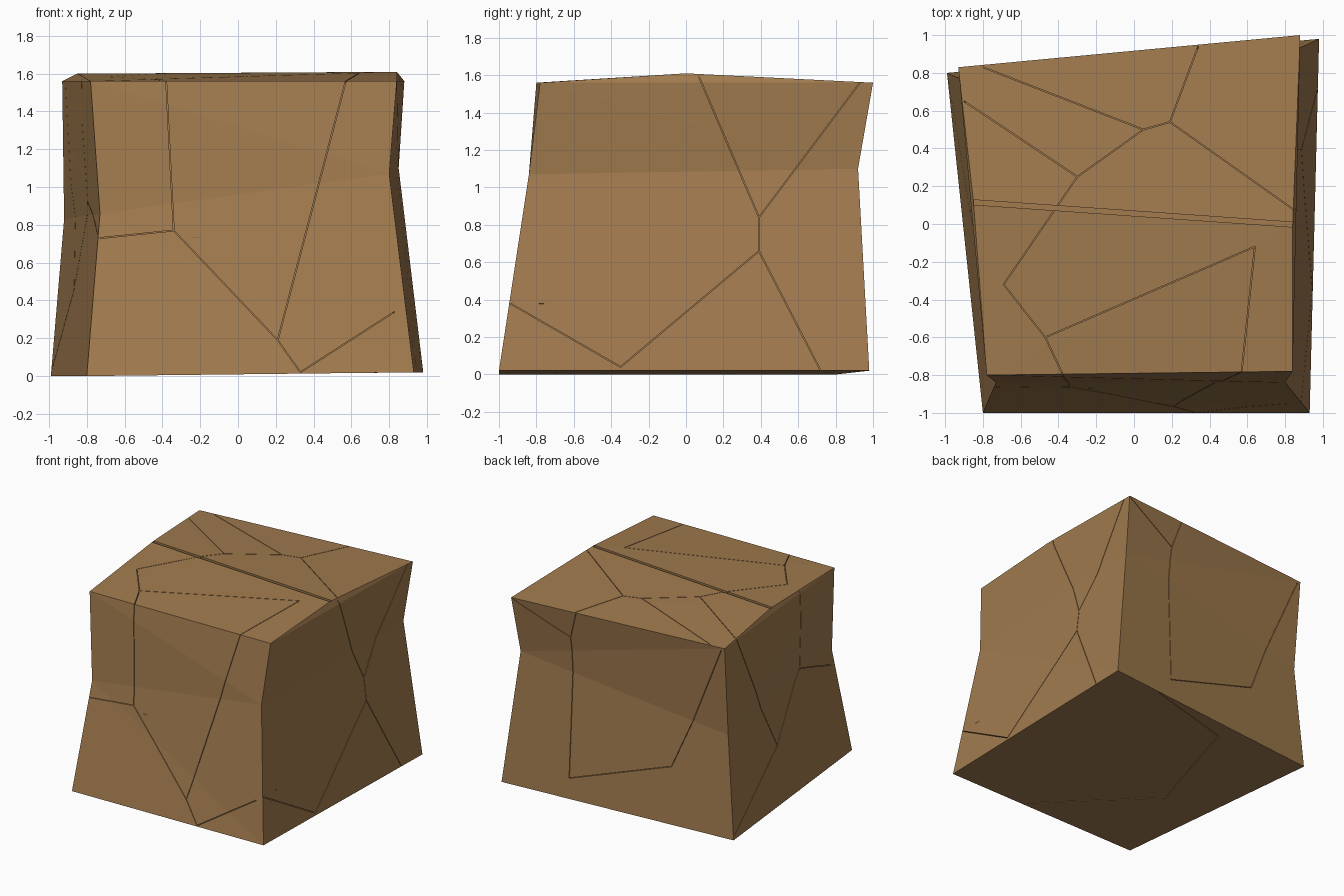
import bpy, bmesh
from mathutils import Vector
from mathutils.bvhtree import BVHTree

cube = bpy.data.objects.get("Cube")
if cube:
    bpy.data.objects.remove(cube)

wood = bpy.data.materials.new("warm_brown")
wood.use_nodes = True
BROWN = (0.36, 0.2, 0.078, 1)
wood.diffuse_color = BROWN
wood.node_tree.nodes["Principled BSDF"].inputs["Base Color"].default_value = BROWN


def make_object(name, bm):
    bmesh.ops.triangulate(bm, faces=bm.faces[:])
    bmesh.ops.recalc_face_normals(bm, faces=bm.faces[:])
    mesh = bpy.data.meshes.new(name)
    bm.to_mesh(mesh)
    obj = bpy.data.objects.new(name, mesh)
    bpy.context.collection.objects.link(obj)
    mesh.materials.append(wood)
    return obj


def bridge(bm, lower, upper):
    for i in range(4):
        j = (i + 1) % 4
        bm.faces.new((lower[i], lower[j], upper[j], upper[i]))


# Warped block: three rings of corners and a low ridged top
block_bm = bmesh.new()


def corners(*points):
    return [block_bm.verts.new(p) for p in points]


low = corners((-.8, -1, 0), (.93, -1, .02), (.98, .98, .02), (-.99, .8, 0))
waist = corners((-.73, -.84, .86), (.8, -.84, 1.07), (.85, .92, 1.1), (-.92, .77, .83))
top = corners((-.78, -.8, 1.56), (.84, -.78, 1.56), (.88, 1, 1.56), (-.93, .83, 1.56))
west, east = corners((-.85, .12, 1.6), (.84, 0, 1.61))
block_bm.faces.new(low[::-1])
bridge(block_bm, low, waist)
bridge(block_bm, waist, top)
for outline in ((top[0], top[1], east, west), (top[2], top[3], west, east),
                (top[1], top[2], east), (top[3], top[0], west)):
    block_bm.faces.new(outline)
block = make_object("cracked_block", block_bm)
surface = BVHTree.FromBMesh(block_bm)
block_bm.free()

# Cutter for every crack
blades = bmesh.new()


def add_groove(out, a, b, half_width, depth):
    """A thin blade that follows the surface between two points."""
    across = (b - a).cross(out).normalized() * half_width
    steps = 8
    previous = None
    for k in range(steps + 1):
        ray = a.lerp(b, k / steps)
        hit = surface.ray_cast(ray, -out)[0] or surface.find_nearest(ray)[0]
        floor, roof = hit - out * depth, hit + out * depth
        ring = [blades.verts.new(p) for p in
                (roof - across, roof + across, floor + across, floor - across)]
        if previous:
            bridge(blades, previous, ring)
        else:
            blades.faces.new(ring[::-1])
        previous = ring
    blades.faces.new(previous)


def crack(axis, sign, *path, half_width=.0022, depth=.02):
    """Cut along a path drawn flat on the side facing the signed axis."""
    out = Vector()
    out[axis] = sign
    points = []
    for flat in path:
        spot = list(flat)
        spot.insert(axis, sign * 3)
        points.append(Vector(spot))
    for a, b in zip(points, points[1:]):
        add_groove(out, a, b, half_width, depth)


X, Y, Z = range(3)

# Front cracks
fork, foot = (-.34, .77), (.21, .19)
crack(Y, -1, (-.38, 1.56), fork, foot, (.57, 1.56))
crack(Y, -1, fork, (-.73, .73))
crack(Y, -1, foot, (.33, .02), (.89, .38))

# Cracks on the +x side
fork, crown = (.39, .66), (.39, .84)
crack(X, 1, (-.94, .38), (-.35, .04), fork, (.72, .02))
crack(X, 1, fork, crown, (.07, 1.59))
crack(X, 1, crown, (.93, 1.56))

# Back cracks
crown, foot, fork = (.4, 1.33), (.41, .18), (-.45, .47)
crack(Y, 1, (.33, 1.56), crown, foot, fork, (-.9, 1.54))
crack(Y, 1, (.87, 1.55), crown)

# Cracks on the -x side
fork, crown = (.06, .46), (-.33, .92)
crack(X, -1, (.65, 1.56), fork, crown, (-.29, 1.57))
crack(X, -1, fork, (.78, .03))
crack(X, -1, crown, (-.87, .73))

# Top cracks and the wide split along the ridge
fork, hub, bend, nook = (-.3, .25), (.05, .5), (.19, .54), (-.47, -.6)
crack(Z, 1, (-.9, .65), fork, hub, (-.8, .83))
crack(Z, 1, hub, bend, (.84, .08))
crack(Z, 1, bend, (.34, .94))
crack(Z, 1, fork, (-.69, -.32), nook, (.64, -.12), (.57, -.78))
crack(Z, 1, nook, (-.38, -.79))
crack(Z, 1, west_end := (-.85, .115), (.84, -.003), half_width=.013, depth=.03)

# Underside crack
crack(Z, -1, (.54, .93), (-.21, .73), (-.5, -.23), (.25, -.98))

cutter = make_object("crack_cutter", blades)
blades.free()
cutter.hide_render = True

carve = block.modifiers.new("carve_cracks", "BOOLEAN")
carve.operation = "DIFFERENCE"
carve.solver = "EXACT"
carve.use_self = True
carve.object = cutter
bpy.context.view_layer.objects.active = block
bpy.ops.object.modifier_apply(modifier=carve.name)
bpy.data.objects.remove(cutter)
